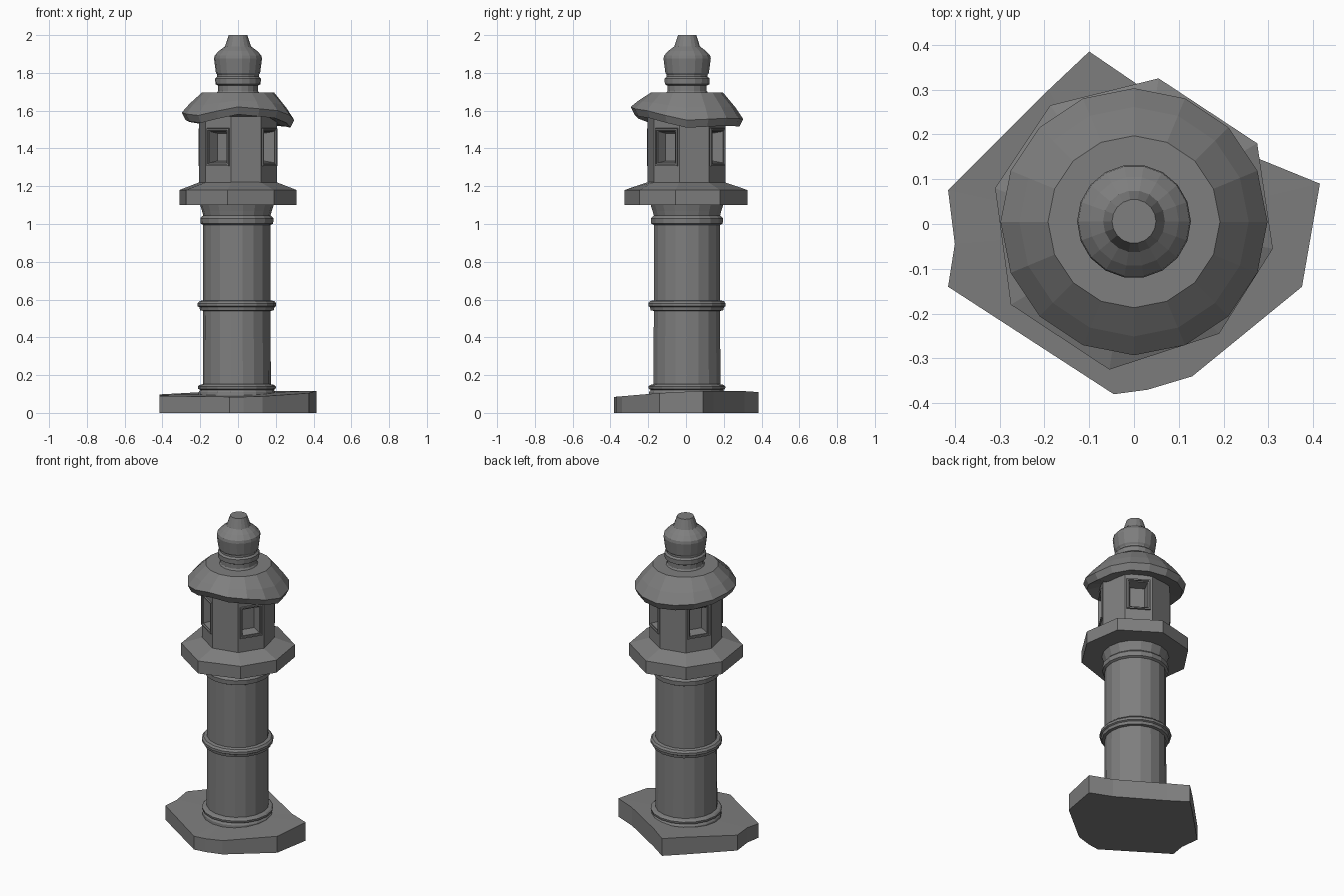
import bpy, bmesh
from math import cos, sin, radians

if "Cube" in bpy.data.objects:
    bpy.data.objects.remove(bpy.data.objects["Cube"])

stone = bpy.data.materials.new("dark_stone")
stone.diffuse_color = (.21, .21, .21, 1)
stone.use_nodes = True
stone.node_tree.nodes["Principled BSDF"].inputs["Base Color"].default_value = stone.diffuse_color


def finish(bm, name):
    bmesh.ops.recalc_face_normals(bm, faces=bm.faces)
    me = bpy.data.meshes.new(name)
    bm.to_mesh(me)
    bm.free()
    me.materials.append(stone)
    ob = bpy.data.objects.new(name, me)
    bpy.context.collection.objects.link(ob)
    return ob


def loft(bm, rings):
    """Skin a stack of closed point rings and cap both ends; return side faces per band."""
    vs = [[bm.verts.new(p) for p in r] for r in rings]
    n = len(vs[0])
    bands = [[bm.faces.new((a[i], a[(i + 1) % n], b[(i + 1) % n], b[i])) for i in range(n)]
             for a, b in zip(vs, vs[1:])]
    bm.faces.new(vs[0][::-1])
    bm.faces.new(vs[-1])
    return bands


def ring(r, z, n, start=0, cx=0, cy=0):
    return [(cx + r * cos(radians(start + 360 * i / n)),
             cy + r * sin(radians(start + 360 * i / n)), z) for i in range(n)]


def lathe(name, profile, n, start=0, cx=0, cy=0):
    bm = bmesh.new()
    loft(bm, [ring(r, z, n, start, cx, cy) for r, z in profile])
    return finish(bm, name)


# rough-cut foundation slab: x, y, top height
slab = [(-.10, .385, .11), (.01, .31, .115), (.28, .145, .115), (.415, .09, .117),
        (.375, -.14, .105), (.13, -.34, .088), (.03, -.37, .085), (-.045, -.38, .085),
        (-.415, -.14, .09), (-.40, -.045, .095), (-.415, .075, .098), (-.19, .30, .11)]
bm = bmesh.new()
loft(bm, [[(x, y, 0) for x, y, z in slab], slab])
top = [f for f in bm.faces if len(f.verts) > 4 and f.calc_center_median().z > .05]
bmesh.ops.poke(bm, faces=top)
finish(bm, "foundation_slab")

# round column with bands and flared neck
lathe("column", [(.205, .08), (.203, .11), (.195, .122), (.205, .127), (.207, .14), (.198, .148),
                 (.18, .152), (.178, .54), (.195, .543), (.199, .56), (.208, .565), (.208, .58),
                 (.198, .592), (.178, .596), (.178, .995), (.192, 1.002), (.194, 1.03),
                 (.185, 1.04), (.178, 1.045), (.185, 1.07), (.198, 1.11)], 18, 0, -.006, .005)

# hand-cut octagonal platform with sloped top
outline = [(.31, -.055), (.275, .18), (.055, .325), (-.187, .265),
           (-.31, .08), (-.275, -.18), (-.055, -.325), (.19, -.245)]
bm = bmesh.new()
loft(bm, [[(x, y, z) for x, y in outline] for z in (1.10, 1.18)] + [ring(.205, 1.222, 8, -10)])
finish(bm, "platform")

# octagonal light chamber with four framed windows on alternate sides
bm = bmesh.new()
bands = loft(bm, [ring(.21, z, 8, -10, 0, .002) for z in (1.21, 1.297, 1.517, 1.57)])
windows = [bands[1][i] for i in (1, 3, 5, 7)]
bm.normal_update()
for thickness, depth in ((.014, 0), (.002, .009), (.012, 0), (.002, -.008), (.008, 0), (.014, -.06)):
    bmesh.ops.inset_individual(bm, faces=windows, thickness=thickness, depth=depth)
finish(bm, "light_chamber")

# round roof with a wavy eave: underside heights every 45 degrees
wave = [1.51, 1.52, 1.515, 1.53, 1.55, 1.535, 1.58, 1.56]
N = 16
eave = [(wave[i // 2] + wave[(i + 1) // 2 % 8]) / 2 for i in range(N)]


def roof_ring(r, dz, blend):
    return [(x, y, 1.695 + (e + dz - 1.695) * blend)
            for (x, y, _), e in zip(ring(r, 0, N, 0, 0, .005), eave)]


bm = bmesh.new()
loft(bm, [roof_ring(.19, .02, 1), roof_ring(.278, 0, 1), roof_ring(.298, .04, 1),
          roof_ring(.256, .04, .55), roof_ring(.192, 0, 0), roof_ring(.10, 0, 0)])
finish(bm, "roof")

# finial
lathe("finial", [(.118, 1.685), (.105, 1.705), (.105, 1.732), (.12, 1.74), (.121, 1.77),
                 (.11, 1.78), (.11, 1.79), (.117, 1.80), (.127, 1.875), (.124, 1.892),
                 (.10, 1.917), (.069, 1.94), (.049, 2.0)], 18, 0, 0, .006)
